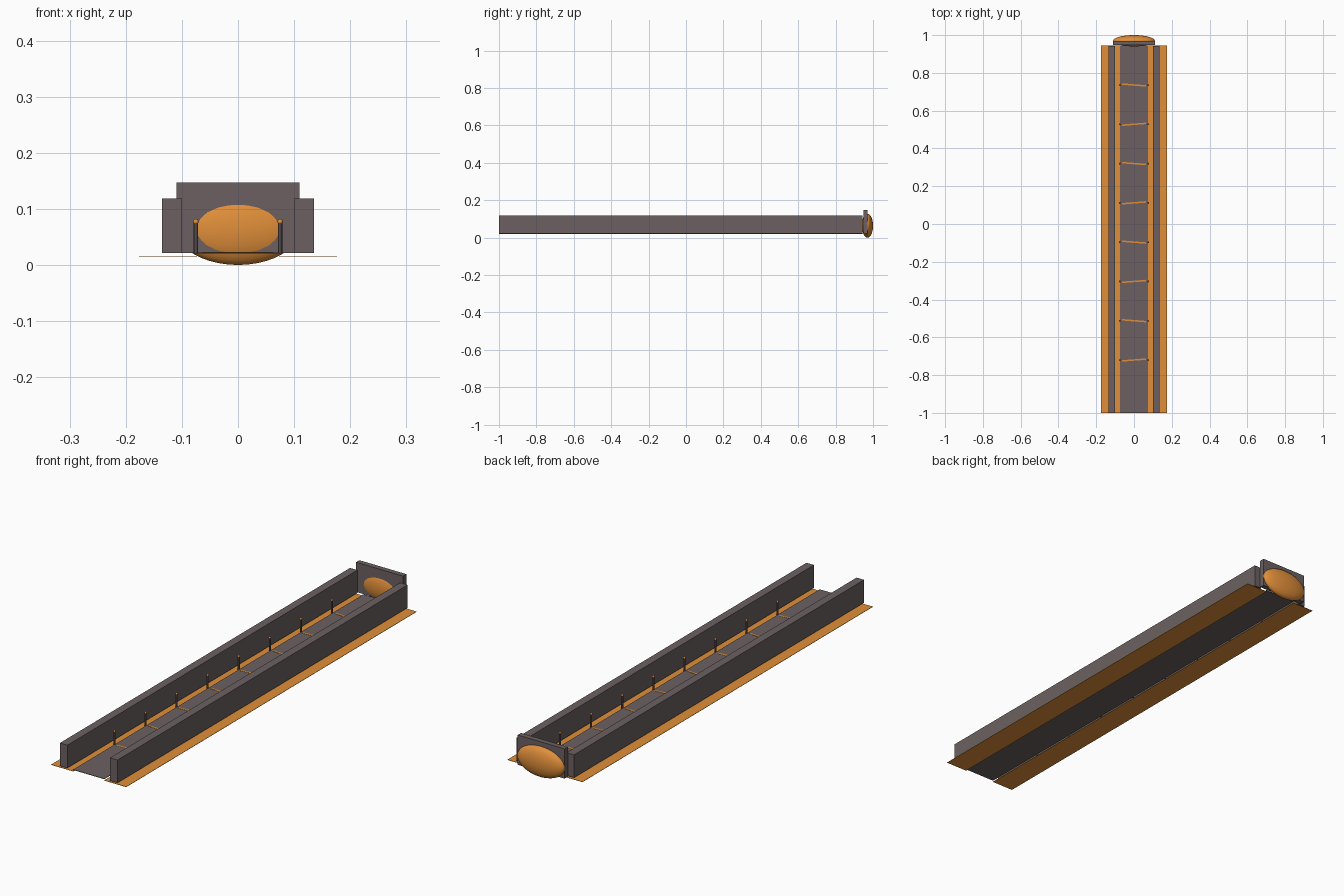
import bpy
import math

cube = bpy.data.objects.get("Cube")
if cube:
    bpy.data.objects.remove(cube, do_unlink=True)


def material(name, rgb):
    m = bpy.data.materials.new(name)
    m.use_nodes = True
    m.diffuse_color = (*rgb, 1)
    m.node_tree.nodes["Principled BSDF"].inputs["Base Color"].default_value = (*rgb, 1)
    return m


STONE = material("warm grey stone", (0.15, 0.118, 0.12))
GLOW = material("glowing orange", (0.75, 0.275, 0.042))


def finish(name, mat):
    ob = bpy.context.object
    ob.name = name
    ob.data.materials.append(mat)
    return ob


def box(name, mat, x, y, z, turn=0):
    """Box from (low, high) ranges on each axis, turned about its own centre."""
    spans = (x, y, z)
    bpy.ops.mesh.primitive_cube_add(size=1, location=[(a + b) / 2 for a, b in spans])
    ob = finish(name, mat)
    ob.scale = [b - a for a, b in spans]
    ob.rotation_euler.z = turn
    return ob


def ball(name, mat, centre, radii, segments, rings):
    bpy.ops.mesh.primitive_uv_sphere_add(segments=segments, ring_count=rings,
                                         radius=1, location=centre)
    ob = finish(name, mat)
    ob.scale = radii
    bpy.ops.object.shade_smooth()
    return ob


FRONT, BACK = -1.0, 0.945
FLOOR_TOP = 0.022

# Walkway floor
box("floor", STONE, (-0.073, 0.073), (FRONT, BACK), (0.020, FLOOR_TOP))

# Side walls and the glowing sheets beneath them
for side, s in (("left", 1), ("right", -1)):
    box(f"{side}_wall", STONE, sorted((s * 0.10, s * 0.135)), (FRONT, BACK - 0.002), (0.021, 0.118))
    box(f"{side}_glow_sheet", GLOW, sorted((s * 0.073, s * 0.176)), (FRONT, BACK), (0.014, 0.0155))

# Back wall with a flattened dome set through it
box("back_wall", STONE, (-0.11, 0.11), (0.948, 0.97), (0.021, 0.147))
ball("dome", GLOW, (0, 0.97, 0.064), (0.11, 0.03, 0.064), 32, 20)

# Pairs of lamp posts with a glowing floor crack between each pair
for i in range(8):
    y = -0.72 + i * 0.208
    tilt = math.radians(4.5) * (1 if i % 2 == 0 else -1)
    box(f"floor_crack_{i + 1}", GLOW, (-0.063, 0.063), (y - 0.004, y + 0.004),
        (FLOOR_TOP - 0.001, FLOOR_TOP + 0.001), tilt)
    for side, s in (("left", 1), ("right", -1)):
        bpy.ops.mesh.primitive_cylinder_add(vertices=8, radius=0.004, depth=0.055,
                                            location=(s * 0.075, y, 0.0475))
        finish(f"{side}_post_{i + 1}", STONE)
        ball(f"{side}_lamp_{i + 1}", GLOW, (s * 0.075, y, 0.077), [0.005] * 3, 12, 8)
